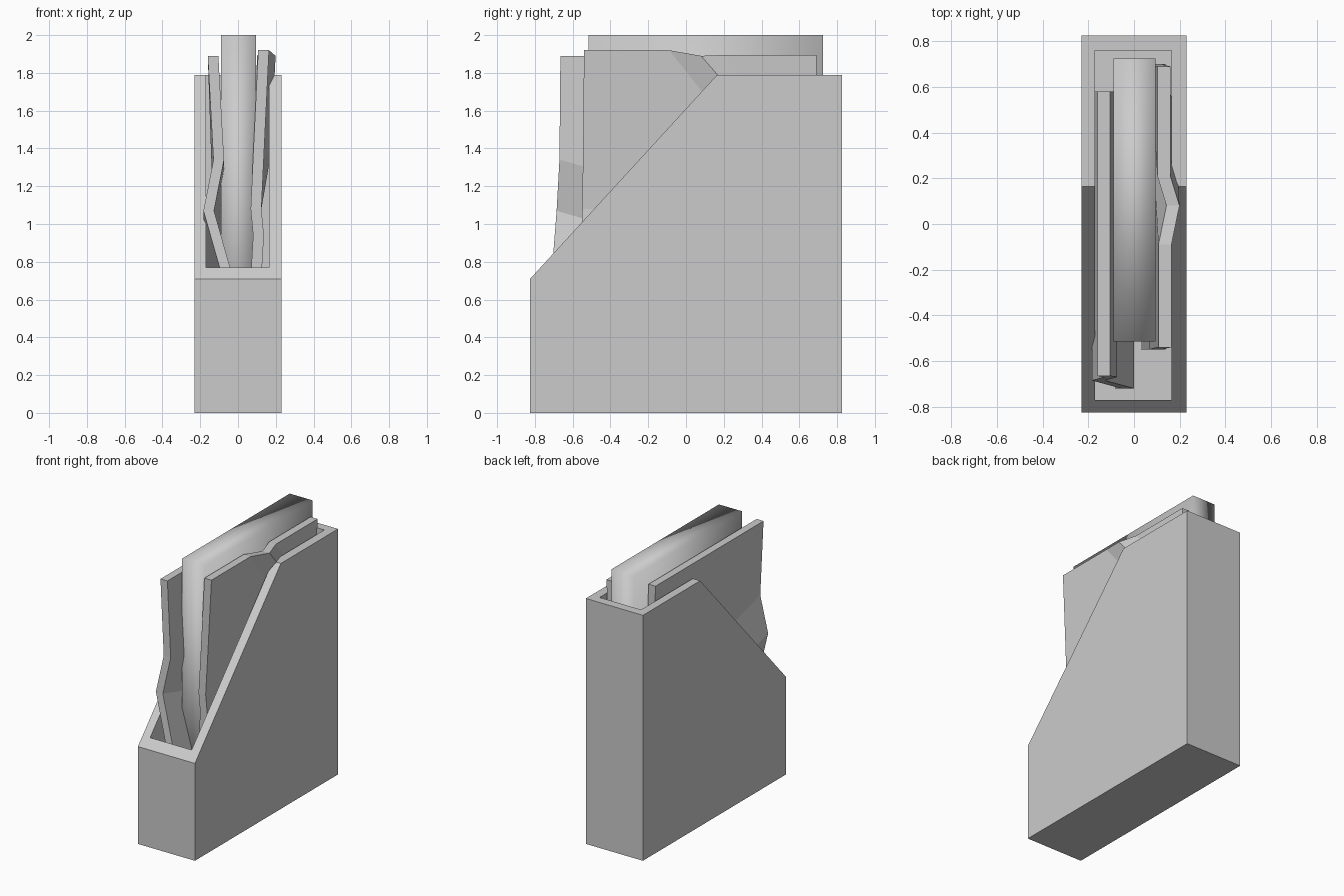
import bpy, bmesh

if "Cube" in bpy.data.objects:
    bpy.data.objects.remove(bpy.data.objects["Cube"])


def finish(name, bm):
    bmesh.ops.recalc_face_normals(bm, faces=bm.faces[:])
    mesh = bpy.data.meshes.new(name)
    bm.to_mesh(mesh)
    bm.free()
    ob = bpy.data.objects.new(name, mesh)
    bpy.context.collection.objects.link(ob)
    return ob


def thicken(bm, dx):
    """Extrude all faces sideways along x."""
    geo = bmesh.ops.extrude_face_region(bm, geom=bm.faces[:], use_keep_orig=True)
    moved = [v for v in geo["geom"] if isinstance(v, bmesh.types.BMVert)]
    bmesh.ops.translate(bm, verts=moved, vec=(dx, 0, 0))


def prism(name, x0, x1, outline):
    bm = bmesh.new()
    bm.faces.new([bm.verts.new((x0, y, z)) for y, z in outline])
    thicken(bm, x1 - x0)
    return finish(name, bm)


def box(name, x0, x1, y0, y1, z0, z1):
    return prism(name, x0, x1, [(y0, z0), (y1, z0), (y1, z1), (y0, z1)])


def bent_sheet(name, rows, thickness):
    """Creased magazine: each row is a list of (x, y, z) points."""
    bm = bmesh.new()
    grid = [[bm.verts.new(p) for p in row] for row in rows]
    for a, b in zip(grid, grid[1:]):
        for i in range(len(a) - 1):
            bm.faces.new((a[i], a[i + 1], b[i + 1], b[i]))
    thicken(bm, thickness)
    return finish(name, bm)


# Slanted open file holder
holder = prism("file_holder", -0.23, 0.23,
               [(-0.825, 0), (0.825, 0), (0.825, 1.79), (0.165, 1.79), (-0.825, 0.71)])
cutter = box("cavity_cutter", -0.17, 0.165, -0.77, 0.76, 0.06, 2.2)
cutter.hide_render = True
cut = holder.modifiers.new("cavity", "BOOLEAN")
cut.operation = "DIFFERENCE"
cut.solver = "EXACT"
cut.object = cutter
bpy.context.view_layer.objects.active = holder
bpy.ops.object.modifier_apply(modifier="cavity")
bpy.data.objects.remove(cutter)

# Thick softly shaded book in the middle
book = box("book", -0.09, 0.095, -0.515, 0.725, 0.07, 2.0)
for p in book.data.polygons:
    p.use_smooth = True

# Left magazine, creased across: x, front y, front z, back z
left = [(-0.16, -0.665, 1.89, 1.89), (-0.13, -0.67, 1.34, 1.0),
        (-0.183, -0.685, 1.07, 0.7), (-0.055, -0.72, 0.62, 0.4),
        (-0.08, -0.72, 0.07, 0.07)]
bent_sheet("left_magazine",
           [[(x, y, zf), (x, 0.58, zb)] for x, y, zf, zb in left], 0.056)

# Right magazine, with a diagonal fold running down to the back edge
top_y = [-0.54, -0.09, 0.08, 0.21, 0.69]
mid_y = [-0.545, 0.36, 0.54, 0.63, 0.695]
low_y = [-0.55, 0.36, 0.54, 0.63, 0.70]
bulge = [0, 0, 0.035, -0.005, -0.005]
top_z = [1.92, 1.92, 1.89, 1.895, 1.895]
rows = [[(0.107 + b, y, z) for b, y, z in zip(bulge, top_y, top_z)],
        [(0.08 + b, y, 1.36) for b, y in zip(bulge, mid_y)]]
rows += [[(x, y, z) for y in low_y]
         for x, z in ((0.067, 1.08), (0.08, 0.94), (0.03, 0.07))]
bent_sheet("right_magazine", rows, 0.057)
